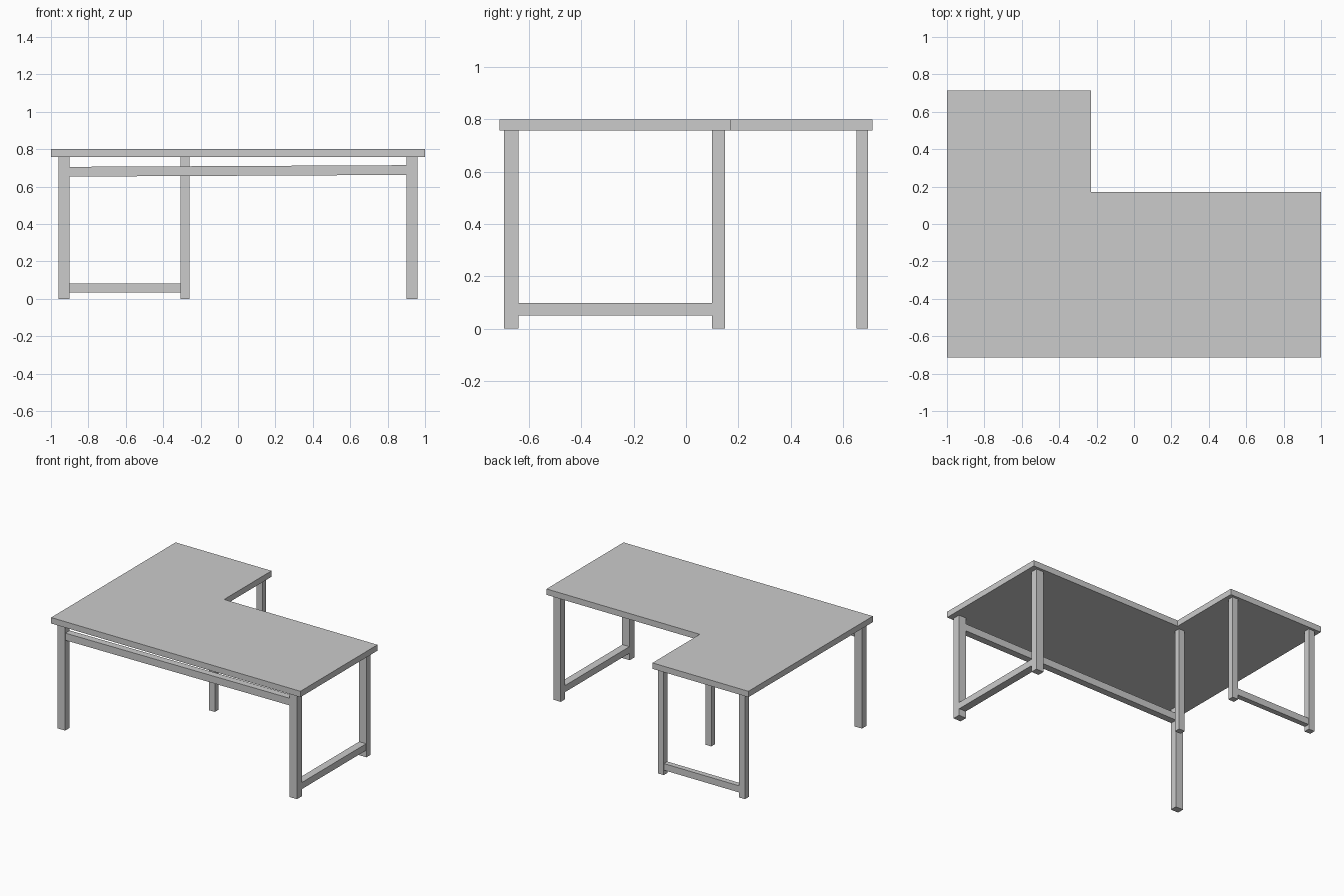
import bpy, bmesh
from math import atan2

if "Cube" in bpy.data.objects:
    bpy.data.objects.remove(bpy.data.objects["Cube"])


def box(name, x, y, z):
    """Box spanning the given (min, max) ranges."""
    bm = bmesh.new()
    bmesh.ops.create_cube(bm, size=1)
    for v in bm.verts:
        v.co = [r[1] if c > 0 else r[0] for c, r in zip(v.co, (x, y, z))]
    me = bpy.data.meshes.new(name)
    bm.to_mesh(me)
    bm.free()
    ob = bpy.data.objects.new(name, me)
    bpy.context.collection.objects.link(ob)
    return ob


TOP_Z, UNDER_Z = 0.80, 0.757

# L-shaped desktop, extruded from its outline
outline = [(-1, -0.713), (1, -0.713), (1, 0.17), (-0.23, 0.17), (-0.23, 0.713), (-1, 0.713)]
bm = bmesh.new()
face = bm.faces.new([bm.verts.new((x, y, UNDER_Z)) for x, y in outline])
ext = bmesh.ops.extrude_face_region(bm, geom=[face], use_keep_orig=True)
bmesh.ops.translate(bm, vec=(0, 0, TOP_Z - UNDER_Z),
                    verts=[g for g in ext["geom"] if isinstance(g, bmesh.types.BMVert)])
bmesh.ops.recalc_face_normals(bm, faces=bm.faces)
me = bpy.data.meshes.new("desktop")
bm.to_mesh(me)
bm.free()
bpy.context.collection.objects.link(bpy.data.objects.new("desktop", me))

# Legs: thick under the main desk, thinner under the return wing
legs = {
    "front_left_leg": ((-0.96, -0.90), (-0.695, -0.645)),
    "front_right_leg": ((0.90, 0.96), (-0.695, -0.64)),
    "back_right_leg": ((0.90, 0.96), (0.10, 0.15)),
    "inner_corner_leg": ((-0.308, -0.26), (0.107, 0.15)),
    "wing_right_leg": ((-0.308, -0.26), (0.652, 0.695)),
    "wing_left_leg": ((-0.96, -0.912), (0.652, 0.695)),
}
for name, (x, y) in legs.items():
    box(name, x, y, (0, UNDER_Z))

# Low stretchers joining the leg pairs
box("right_stretcher", (0.902, 0.958), (-0.64, 0.10), (0.05, 0.098))
box("wing_stretcher", (-0.912, -0.308), (0.654, 0.693), (0.035, 0.083))

# Upper front rail, rising slightly to the right
rail = box("front_rail", (-0.90, 0.90), (-0.692, -0.642), (-0.026, 0.026))
rail.location.z = 0.684
rail.rotation_euler.y = -atan2(0.009, 1.8)
